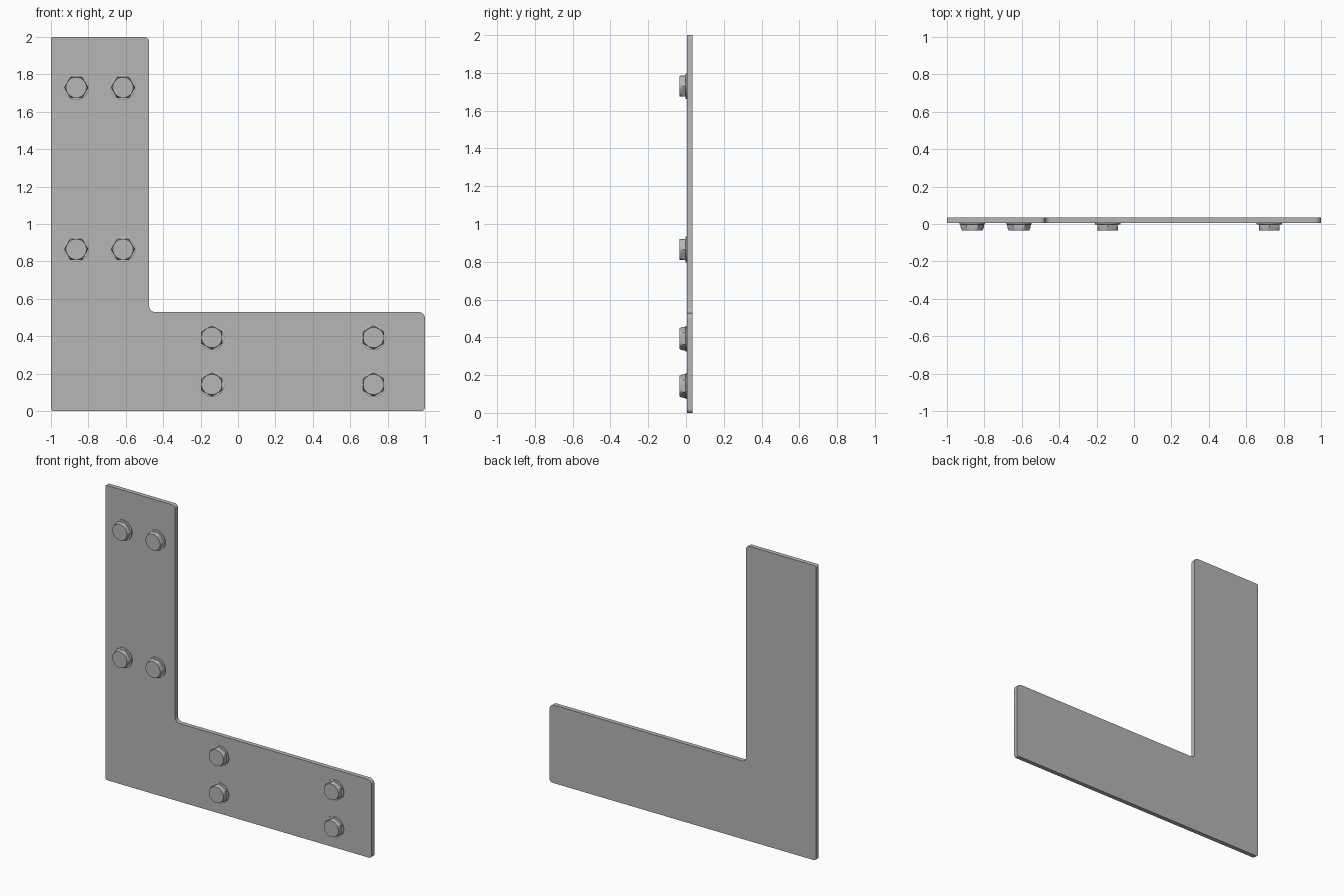
import bpy
import bmesh
from math import cos, sin, pi

if "Cube" in bpy.data.objects:
    bpy.data.objects.remove(bpy.data.objects["Cube"], do_unlink=True)

steel = bpy.data.materials.new("grey_steel")
steel.use_nodes = True
colour = (0.47, 0.47, 0.47, 1)
steel.diffuse_color = colour
steel.node_tree.nodes["Principled BSDF"].inputs["Base Color"].default_value = colour

PLATE_FRONT, PLATE_BACK = 0.005, 0.035
HEAD_FRONT = -0.035


def finish(bm, name):
    bmesh.ops.recalc_face_normals(bm, faces=bm.faces)
    mesh = bpy.data.meshes.new(name)
    bm.to_mesh(mesh)
    bm.free()
    mesh.materials.append(steel)
    obj = bpy.data.objects.new(name, mesh)
    bpy.context.collection.objects.link(obj)
    bpy.ops.object.select_all(action="DESELECT")
    obj.select_set(True)
    bpy.context.view_layer.objects.active = obj
    bpy.ops.object.shade_smooth_by_angle(angle=0.45)
    return obj


def rounded_corner(x, z, radius, sx, sz, steps=6):
    """Arc replacing a corner; sx and sz point along the incoming and outgoing edges."""
    # quadratic blend between the two tangent points, close to a true fillet
    points = []
    for i in range(steps + 1):
        a = pi / 2 * i / steps
        u, v = 1 - sin(a), 1 - cos(a)
        points.append((x + radius * (sx[0] * u + sz[0] * v),
                       z + radius * (sx[1] * u + sz[1] * v)))
    return points


# L-shaped plate: x, z, corner radius
corners = [(-1, 0, 0.015), (1, 0, 0.02), (1, 0.53, 0.035),
           (-0.475, 0.53, 0.03), (-0.475, 2, 0.025), (-1, 2, 0.01)]


def direction(a, b):
    dx, dz = b[0] - a[0], b[1] - a[1]
    length = abs(dx) + abs(dz)
    return dx / length, dz / length


bm = bmesh.new()
outline = []
for i, corner in enumerate(corners):
    before, after = corners[i - 1], corners[(i + 1) % len(corners)]
    outline += rounded_corner(*corner, direction(corner, before), direction(corner, after))
face = bm.faces.new([bm.verts.new((x, PLATE_FRONT, z)) for x, z in outline])
side = bmesh.ops.extrude_face_region(bm, geom=[face])
verts = [g for g in side["geom"] if isinstance(g, bmesh.types.BMVert)]
bmesh.ops.translate(bm, verts=verts, vec=(0, PLATE_BACK - PLATE_FRONT, 0))
finish(bm, "corner_plate")


def lathe(bm, rings, segments, turn=0):
    """Capped rings around the y axis; each ring is (y, radius function)."""
    loops = [[bm.verts.new((r(a) * cos(a + turn), y, r(a) * sin(a + turn)))
              for a in (2 * pi * k / segments for k in range(segments))]
             for y, r in rings]
    for low, high in zip(loops, loops[1:]):
        for k in range(segments):
            n = (k + 1) % segments
            bm.faces.new((low[k], low[n], high[n], high[k]))
    bm.faces.new(loops[0])
    bm.faces.new(loops[-1])


def head_ring(y, limit):
    """Hexagon section trimmed by a circle, for a chamfered head."""
    def radius(a):
        local = (a + pi / 6) % (pi / 3) - pi / 6
        return min(0.055 / cos(pi / 6 - abs(local)), limit)
    return y, radius


def bolt(name, x, z, turn):
    bm = bmesh.new()
    # thin round flange
    lathe(bm, [(PLATE_FRONT + 0.002, lambda a: 0.068),
               (-0.001, lambda a: 0.068),
               (-0.003, lambda a: 0.065)], 36)
    # hexagonal head with corners cut back towards the front
    lathe(bm, [head_ring(PLATE_FRONT, 0.064), head_ring(-0.015, 0.0625),
               head_ring(-0.026, 0.059), head_ring(HEAD_FRONT, 0.0545)], 36, turn)
    obj = finish(bm, name)
    obj.location = (x, 0, z)


# bolts on the upright arm have flats above and below; the others are turned
for row, z in (("upper", 1.73), ("lower", 0.865)):
    for col, x in (("right", -0.865), ("left", -0.615)):
        bolt(f"upright_bolt_{row}_{col}", x, z, 0)
for row, z in (("upper", 0.393), ("lower", 0.142)):
    for col, x in (("inner", -0.14), ("outer", 0.724)):
        bolt(f"base_bolt_{row}_{col}", x, z, pi / 6)
